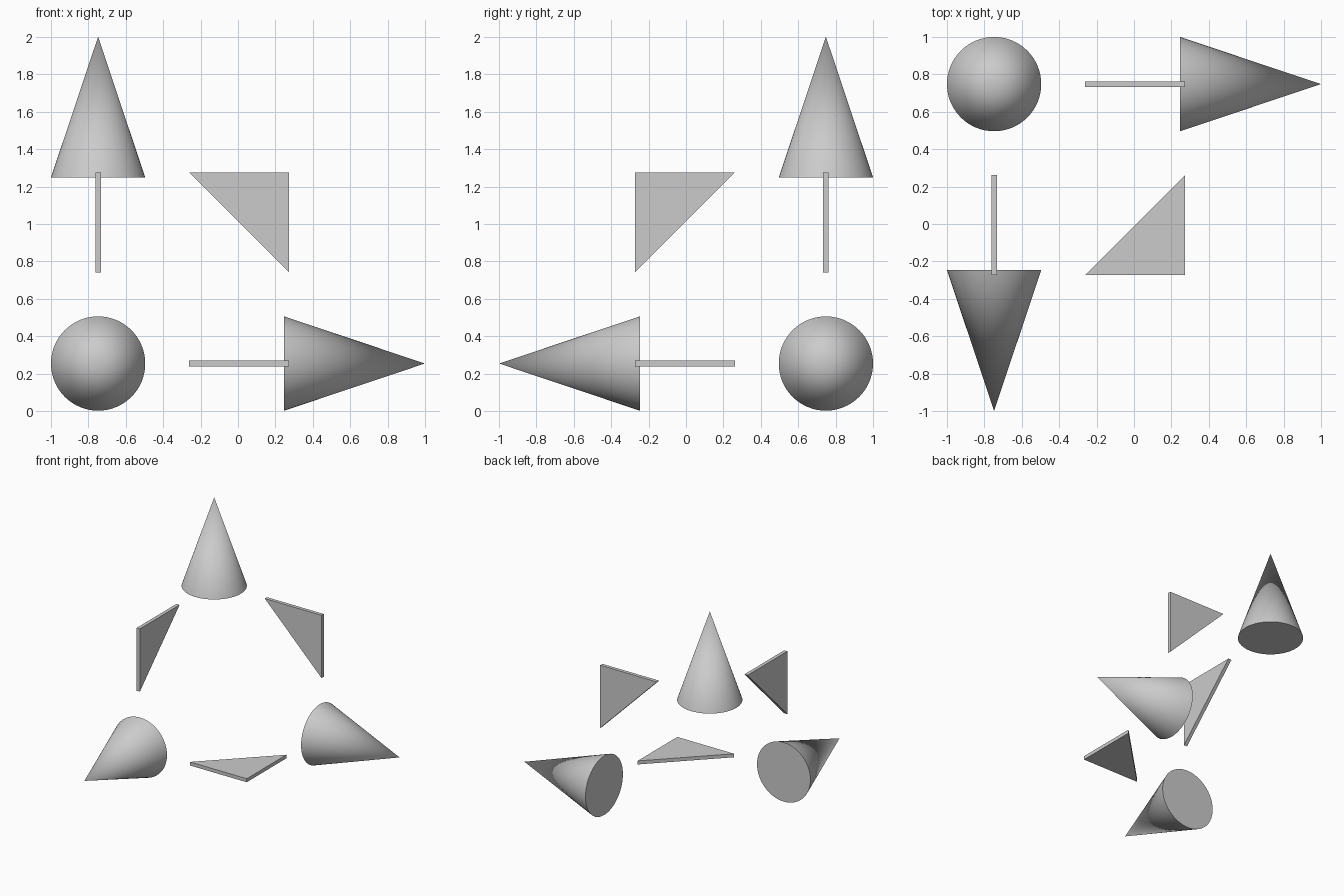
import bpy, bmesh
from mathutils import Vector

default_cube = bpy.data.objects.get("Cube")
if default_cube:
    bpy.data.objects.remove(default_cube, do_unlink=True)

# Shared layout: three arrows leave one corner along three axes
CORNER = Vector((-0.748, 0.748, 0.254))
AXES = {"side": Vector((1, 0, 0)),
        "front": Vector((0, -1, 0)),
        "upright": Vector((0, 0, 1))}
BASE, TIP, RADIUS = 0.995, 1.747, 0.252
NEAR, FAR, THICKNESS = 0.487, 1.022, 0.03

grey = bpy.data.materials.new("plain_grey")
grey.use_nodes = True
grey.diffuse_color = (0.6, 0.6, 0.6, 1)
grey.node_tree.nodes["Principled BSDF"].inputs["Base Color"].default_value = (0.6, 0.6, 0.6, 1)


def finish(name, bm):
    bmesh.ops.recalc_face_normals(bm, faces=bm.faces[:])
    mesh = bpy.data.meshes.new(name)
    bm.to_mesh(mesh)
    bm.free()
    mesh.materials.append(grey)
    obj = bpy.data.objects.new(name, mesh)
    bpy.context.collection.objects.link(obj)
    return obj


# Smooth cone pointing away from the corner
def add_cone(name, axis):
    bm = bmesh.new()
    bmesh.ops.create_cone(bm, cap_ends=True, segments=64,
                          radius1=RADIUS, radius2=0, depth=TIP - BASE)
    obj = finish(name, bm)
    turn = Vector((0, 0, 1)).rotation_difference(axis).to_matrix().to_4x4()
    obj.data.transform(turn)
    obj.location = CORNER + axis * (BASE + TIP) / 2
    bpy.ops.object.select_all(action="DESELECT")
    obj.select_set(True)
    bpy.context.view_layer.objects.active = obj
    bpy.ops.object.shade_smooth_by_angle(angle=0.7)


# Thin right-angled triangle lying in the plane of two axes
def add_plate(name, a, b):
    normal = a.cross(b)
    bm = bmesh.new()
    corners = [(NEAR, FAR), (FAR, NEAR), (FAR, FAR)]
    verts = [bm.verts.new(a * s + b * t - normal * THICKNESS / 2) for s, t in corners]
    face = bm.faces.new(verts)
    grown = bmesh.ops.extrude_face_region(bm, geom=[face])["geom"]
    bmesh.ops.translate(bm, vec=normal * THICKNESS,
                        verts=[g for g in grown if isinstance(g, bmesh.types.BMVert)])
    finish(name, bm).location = CORNER


for label, axis in AXES.items():
    add_cone(label + "_cone", axis)

for first, second in (("side", "front"), ("side", "upright"), ("front", "upright")):
    add_plate(first + "_" + second + "_plate", AXES[first], AXES[second])
